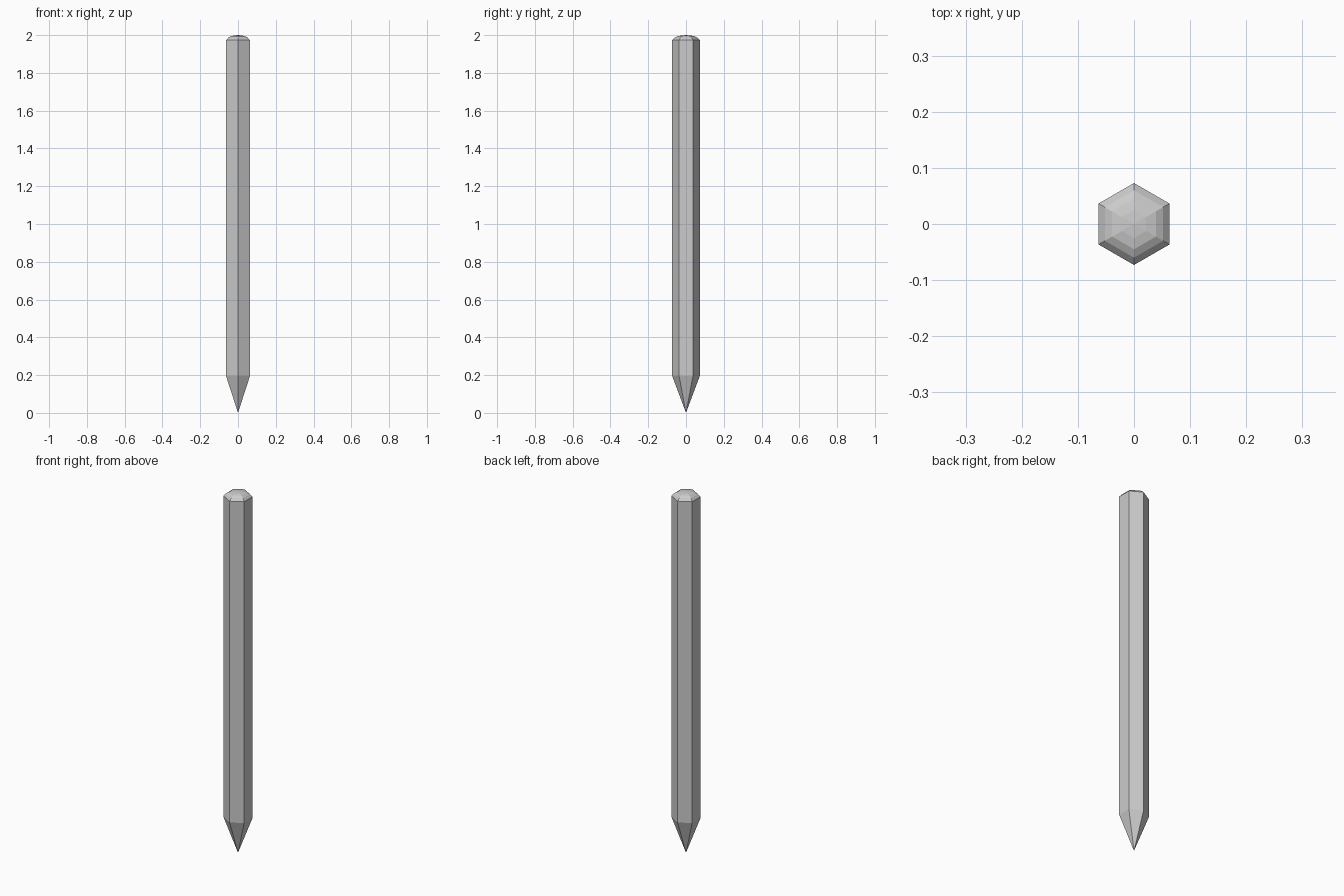
import bpy, bmesh, math

if "Cube" in bpy.data.objects:
    bpy.data.objects.remove(bpy.data.objects["Cube"])

SIDES = 6


def lathe(name, profile):
    """Six-sided flat-faced solid from (radius, z) points; zero radius makes a pole."""
    bm = bmesh.new()
    rings = []
    for r, z in profile:
        if r == 0:
            rings.append([bm.verts.new((0, 0, z))] * SIDES)
        else:
            # corners point along +y and -y
            angles = [math.pi / 2 + i * math.tau / SIDES for i in range(SIDES)]
            rings.append([bm.verts.new((r * math.cos(a), r * math.sin(a), z)) for a in angles])
    for low, high in zip(rings, rings[1:]):
        for i in range(SIDES):
            j = (i + 1) % SIDES
            corners = list(dict.fromkeys((low[i], low[j], high[j], high[i])))
            bm.faces.new(corners)
    bmesh.ops.recalc_face_normals(bm, faces=bm.faces)
    mesh = bpy.data.meshes.new(name)
    bm.to_mesh(mesh)
    bm.free()
    obj = bpy.data.objects.new(name, mesh)
    bpy.context.collection.objects.link(obj)
    return obj


# Sharpened tip, hexagonal shaft and faceted domed end in one closed profile
lathe("hexagonal_stake", [
    (0, 0), (0.073, 0.195),
    (0.073, 1.973), (0.06, 1.986), (0.045, 1.994), (0.025, 1.998), (0, 2.0),
])
